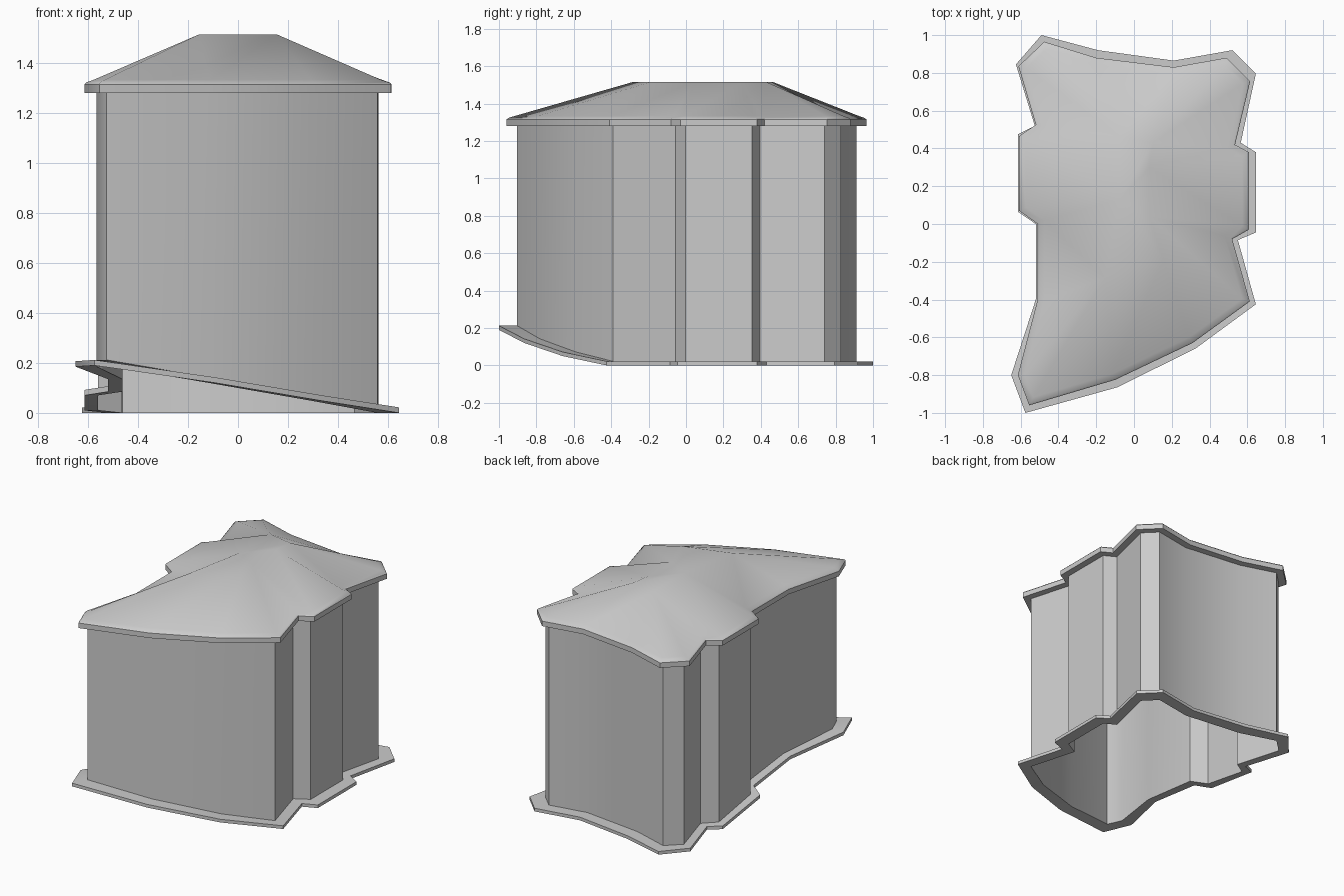
import bpy, bmesh
from mathutils import Vector

if "Cube" in bpy.data.objects:
    bpy.data.objects.remove(bpy.data.objects["Cube"])

# Footprint corners, clockwise from the back left: foundation edge (x, y, ground height)
base = [(-.49, 1, 0), (-.19, .92, 0), (.21, .865, 0), (.52, .92, 0), (.645, .795, 0),
        (.565, .43, 0), (.645, .38, 0), (.645, -.045, 0), (.55, -.085, 0), (.645, -.425, 0),
        (.325, -.66, .05), (-.09, -.865, .12), (-.575, -1, .19), (-.65, -.8, .185),
        (-.52, -.4, .135), (-.52, 0, .085), (-.615, .065, .07), (-.615, .475, .01),
        (-.525, .52, 0), (-.625, .845, 0)]
# Eave outline
eave = [(-.475, .965), (-.2, .88), (.21, .83), (.49, .88), (.615, .755),
        (.535, .42), (.608, .38), (.608, -.03), (.52, -.08), (.613, -.41),
        (.31, -.63), (-.1, -.825), (-.555, -.96), (-.615, -.80),
        (-.51, -.4), (-.51, 0), (-.608, .07), (-.608, .465), (-.52, .525), (-.612, .835)]
# Flat roof top, and which of its corners each eave corner runs up to
ridge = [(-.075, .465), (.1, .43), (.08, .3), (.08, .04), (.155, -.19), (-.155, -.285), (-.075, .13)]
runs_to = [0, 0, 1, 1, 1, 2, 2, 3, 3, 4, 4, 5, 5, 5, 5, 6, 6, 0, 0, 0]


def inset(pts, d):
    """Mitred inward offset of a clockwise outline."""
    out, n = [], len(pts)
    for i in range(n):
        p, q, r = (Vector(pts[k % n][:2]) for k in (i - 1, i, i + 1))
        a, b = (q - p).normalized(), (r - q).normalized()
        na, nb = Vector((a.y, -a.x)), Vector((b.y, -b.x))
        m = q + (na + nb) * (d / (1 + na.dot(nb)))
        out.append((m.x, m.y))
    return out


def at(pts, z):
    zs = z if isinstance(z, list) else [z] * len(pts)
    return [(p[0], p[1], h) for p, h in zip(pts, zs)]


def loft(name, rings, closed=False, cap=None):
    """Skin successive rings; coincident neighbours collapse to triangles."""
    bm = bmesh.new()
    shared = {}

    def vert(co):
        key = tuple(round(c, 5) for c in co)
        if key not in shared:
            shared[key] = bm.verts.new(co)
        return shared[key]

    vs = [[vert(c) for c in ring] for ring in rings]
    pairs = list(zip(vs, vs[1:])) + ([(vs[-1], vs[0])] if closed else [])
    for lo, hi in pairs:
        for i in range(len(lo)):
            j = (i + 1) % len(lo)
            face = list(dict.fromkeys((lo[j], lo[i], hi[i], hi[j])))
            if len(face) > 2:
                bm.faces.new(face)
    if cap:
        bm.faces.new([vert(c) for c in reversed(cap)])
    if closed:
        bmesh.ops.recalc_face_normals(bm, faces=bm.faces)
    me = bpy.data.meshes.new(name)
    bm.to_mesh(me)
    bm.free()
    ob = bpy.data.objects.new(name, me)
    bpy.context.collection.objects.link(ob)
    bpy.ops.object.select_all(action='DESELECT')
    ob.select_set(True)
    bpy.context.view_layer.objects.active = ob
    bpy.ops.object.shade_smooth_by_angle(angle=0.7)
    return ob


wall = inset(eave, .047)
ground = [p[2] for p in base]
top = [z + .022 for z in ground]

# Foundation ledge following the ground
loft("foundation_ledge", [at(base, ground), at(base, top), at(wall, top), at(wall, ground)], closed=True)

# Walls, open underneath
loft("walls", [at(wall, ground), at(wall, 1.285)])

# Roof: soffit, eave board, rounded lip, hipped slopes and flat top
peak = at([ridge[i] for i in runs_to], 1.515)
loft("roof", [at(wall, 1.28), at(eave, 1.28), at(eave, 1.315), at(inset(eave, .008), 1.323),
              at(inset(eave, .035), 1.333), peak], cap=at(ridge, 1.515))
